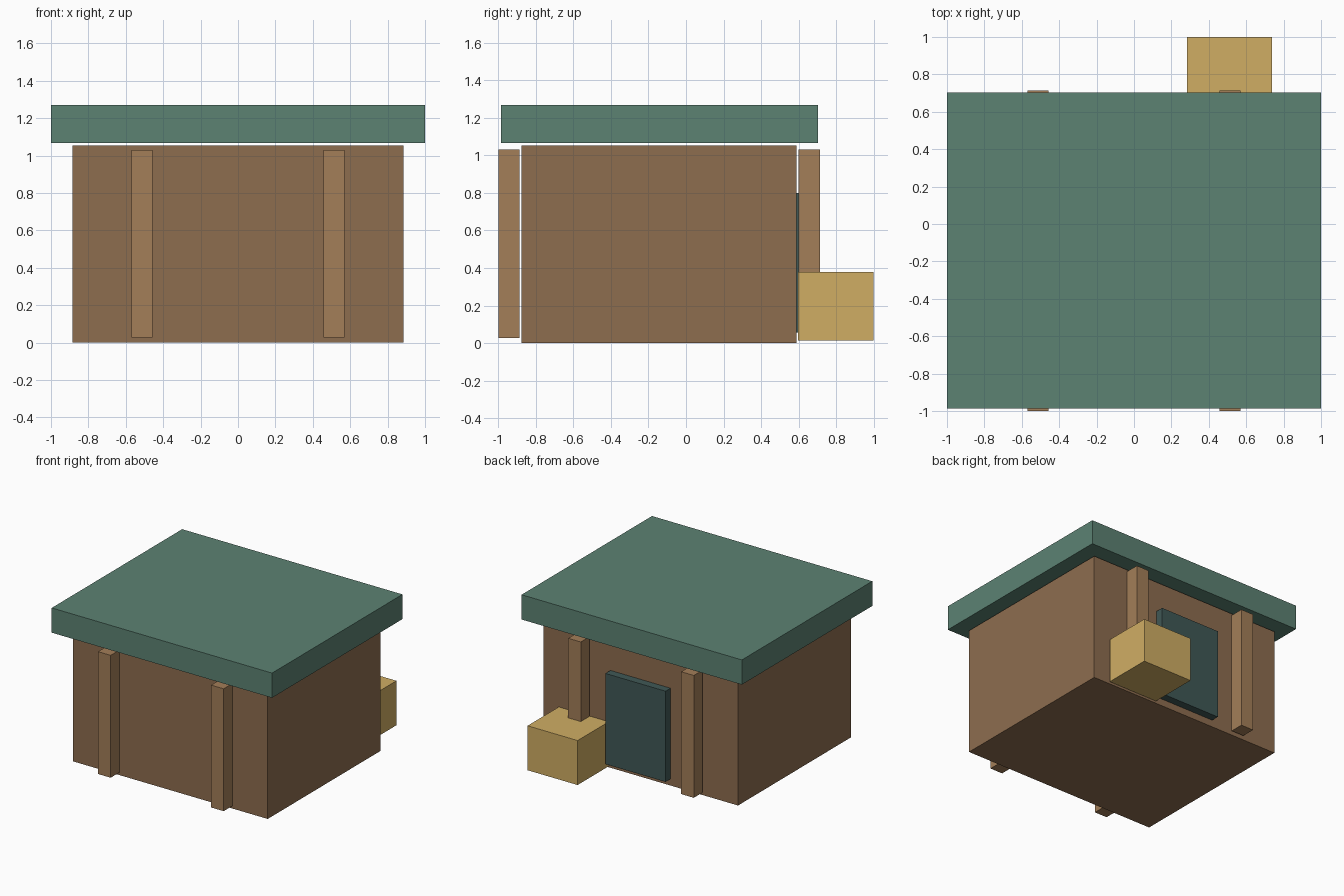
import bpy

if "Cube" in bpy.data.objects:
    bpy.data.objects.remove(bpy.data.objects["Cube"])


def material(name, rgb):
    mat = bpy.data.materials.new(name)
    mat.diffuse_color = (*rgb, 1)
    mat.use_nodes = True
    mat.node_tree.nodes["Principled BSDF"].inputs["Base Color"].default_value = mat.diffuse_color
    return mat


def box(name, x, y, z, mat):
    """Box spanning the (min, max) ranges given for each axis."""
    spans = (x, y, z)
    bpy.ops.mesh.primitive_cube_add(size=1, location=[(a + b) / 2 for a, b in spans])
    obj = bpy.context.object
    obj.name = name
    obj.scale = [b - a for a, b in spans]
    bpy.ops.object.transform_apply(location=False, rotation=False, scale=True)
    obj.data.materials.append(mat)
    return obj


wall_brown = material("wall_brown", (0.27, 0.153, 0.078))
post_brown = material("post_brown", (0.366, 0.209, 0.098))
roof_green = material("roof_green", (0.107, 0.223, 0.171))
door_teal = material("door_teal", (0.051, 0.098, 0.093))
crate_yellow = material("crate_yellow", (0.63, 0.423, 0.127))

# Hut body and overhanging flat roof
box("hut_body", (-0.884, 0.884), (-0.877, 0.588), (0, 1.053), wall_brown)
box("roof_slab", (-1, 1), (-0.987, 0.704), (1.067, 1.27), roof_green)

# Door panel on the back wall
box("door_panel", (-0.273, 0.273), (0.59, 0.655), (0.056, 0.8), door_teal)

# Posts, a pair on the front and a pair on the back
for face, y in (("front", (-1.0, -0.887)), ("back", (0.6, 0.713))):
    for side, x in (("left", -0.513), ("right", 0.513)):
        box(f"{face}_{side}_post", (x - 0.057, x + 0.057), y, (0.027, 1.031), post_brown)

# Crate beside the door
box("crate", (0.284, 0.738), (0.596, 1.0), (0.013, 0.378), crate_yellow)
